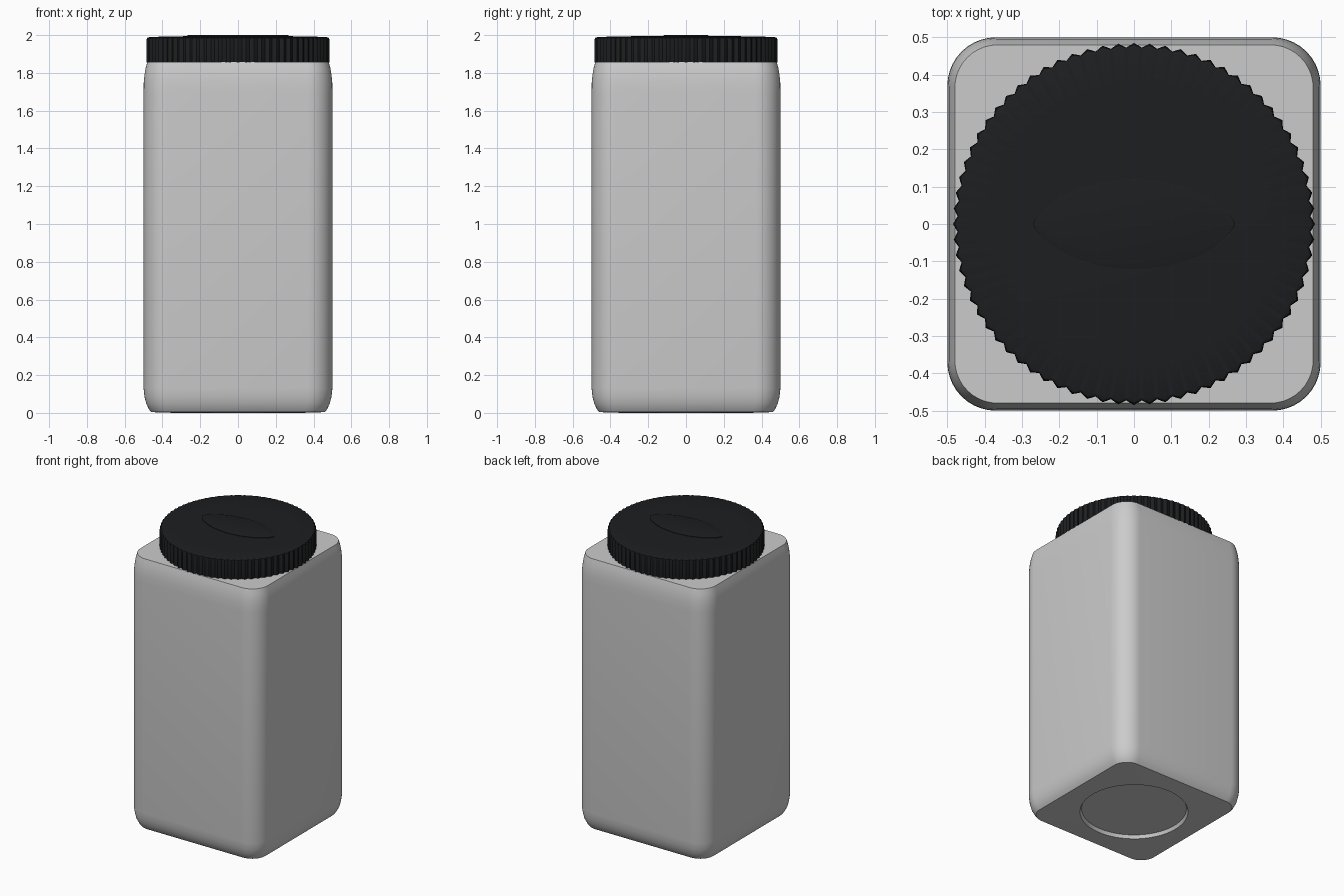
import bpy
import bmesh
import math

if "Cube" in bpy.data.objects:
    bpy.data.objects.remove(bpy.data.objects["Cube"])


def loft(name, rings, cap_start=True, cap_end=True, mat=None, angle=30):
    """Join equal-length point rings (bottom to top, anticlockwise) into a mesh."""
    bm = bmesh.new()
    loops = [[bm.verts.new(p) for p in ring] for ring in rings]
    n = len(loops[0])
    for a, b in zip(loops, loops[1:]):
        for i in range(n):
            j = (i + 1) % n
            bm.faces.new((a[i], a[j], b[j], b[i]))
    if cap_start:
        bm.faces.new(loops[0][::-1])
    if cap_end:
        bm.faces.new(loops[-1])
    bmesh.ops.recalc_face_normals(bm, faces=bm.faces)
    mesh = bpy.data.meshes.new(name)
    bm.to_mesh(mesh)
    bm.free()
    ob = bpy.data.objects.new(name, mesh)
    bpy.context.collection.objects.link(ob)
    if mat:
        mesh.materials.append(mat)
    bpy.ops.object.select_all(action='DESELECT')
    ob.select_set(True)
    bpy.context.view_layer.objects.active = ob
    bpy.ops.object.shade_smooth_by_angle(angle=math.radians(angle))
    return ob


SEG = 10  # steps per rounded corner


def rounded_square(half, radius, z):
    pts = []
    for c in range(4):
        base = c * math.pi / 2
        sx = 1 if c in (0, 3) else -1
        sy = 1 if c in (0, 1) else -1
        for i in range(SEG + 1):
            a = base + i / SEG * math.pi / 2
            pts.append((sx * (half - radius) + radius * math.cos(a),
                        sy * (half - radius) + radius * math.sin(a), z))
    return pts


def circle(radius, z):
    n = 4 * (SEG + 1)
    return [(radius * math.cos((i + .5) / n * math.tau),
             radius * math.sin((i + .5) / n * math.tau), z) for i in range(n)]


# Jar body: shallow round recess underneath, rounded-square sides, flat shoulder
sides = [(.460, .10, .004), (.472, .11, .02), (.486, .12, .05), (.495, .128, .085),
         (.5, .13, .13), (.5, .13, 1.70), (.499, .13, 1.75), (.495, .127, 1.79),
         (.489, .122, 1.825), (.480, .115, 1.858)]
loft("jar_body",
     [circle(.325, .022), circle(.335, 0)]
     + [rounded_square(*s) for s in sides])

black = bpy.data.materials.new("black_plastic")
black.diffuse_color = (.012, .013, .014, 1)
black.use_nodes = True
black.node_tree.nodes["Principled BSDF"].inputs["Base Color"].default_value = black.diffuse_color

# Lid: knurled rim with a gently domed top
TEETH = 72


def knurled(radius, depth, z):
    n = TEETH * 4
    return [((radius - depth * (.5 - .5 * math.cos(i / 4 * math.tau))) * math.cos(i / n * math.tau),
             (radius - depth * (.5 - .5 * math.cos(i / 4 * math.tau))) * math.sin(i / n * math.tau),
             z) for i in range(n)]


loft("lid", [knurled(.485, .012, 1.855), knurled(.485, .012, 1.975),
             knurled(.480, .008, 1.986), knurled(.468, 0, 1.990),
             knurled(.36, 0, 1.993), knurled(.22, 0, 1.995), knurled(.08, 0, 1.996)],
     mat=black)


# Raised lens-shaped panel on the lid
def lens(sx, sy, z):
    pts = []
    for i in range(64):
        a = i / 64 * math.tau
        s = math.sin(a)
        pts.append((sx * math.cos(a), math.copysign(sy * abs(s) ** 1.4, s), z))
    return pts


loft("lid_panel", [lens(.27, .12, 1.990), lens(.27, .12, 1.9985), lens(.262, .115, 2.0)],
     mat=black)
